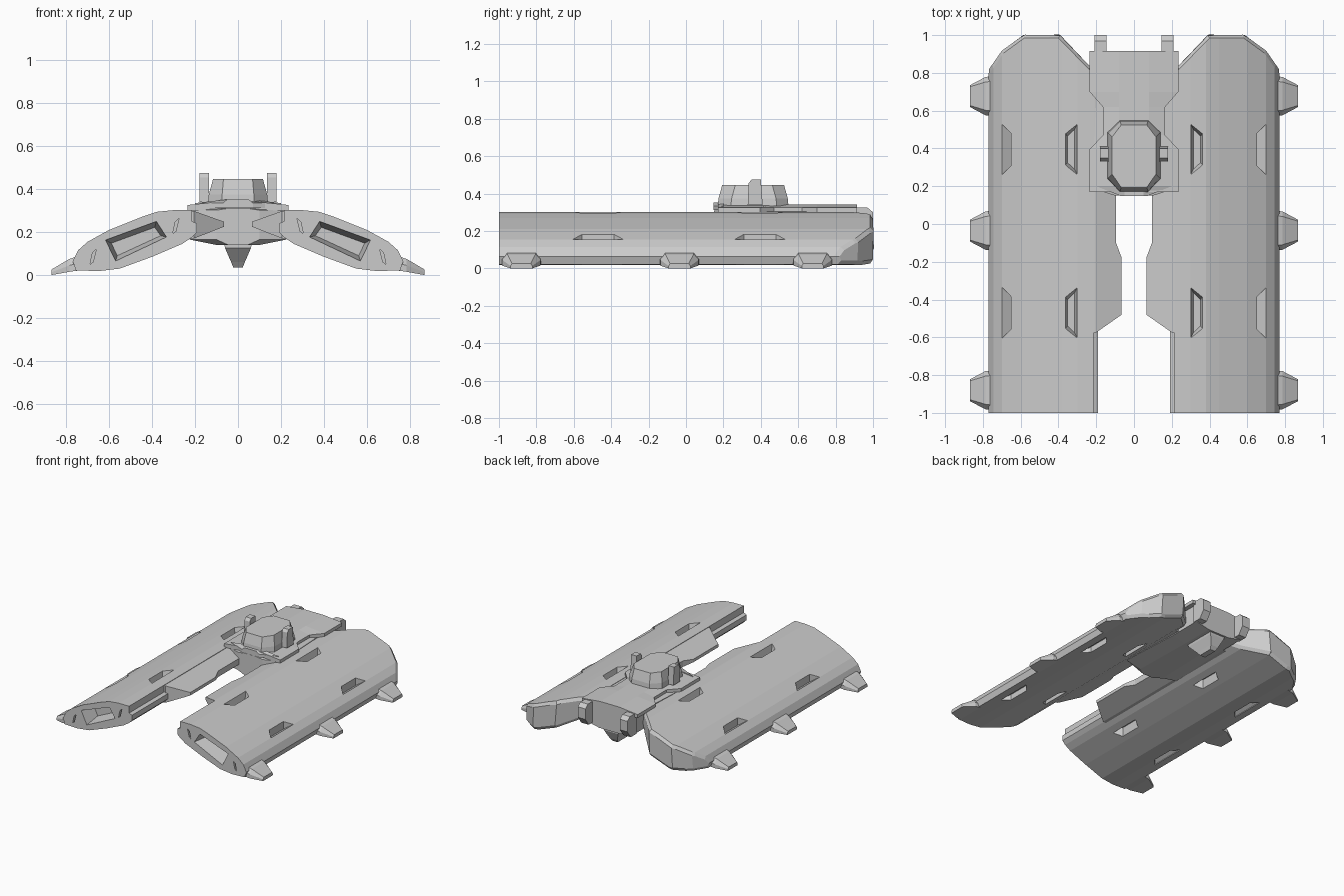
import bpy
import bmesh
from mathutils import Vector

cube = bpy.data.objects.get("Cube")
if cube:
    bpy.data.objects.remove(cube)

grey = bpy.data.materials.new("hull_grey")
grey.use_nodes = True
grey.diffuse_color = (0.6, 0.6, 0.6, 1)
grey.node_tree.nodes["Principled BSDF"].inputs["Base Color"].default_value = (0.6, 0.6, 0.6, 1)


def add_loft(bm, rings):
    """Skin a closed solid through rings holding the same number of points."""
    loops = [[bm.verts.new(p) for p in ring] for ring in rings]
    n = len(loops[0])
    for a, b in zip(loops, loops[1:]):
        for i in range(n):
            j = (i + 1) % n
            bm.faces.new((a[i], a[j], b[j], b[i]))
    bm.faces.new(loops[0][::-1])
    bm.faces.new(loops[-1])


def finish(name, bm, mirror=False):
    bmesh.ops.recalc_face_normals(bm, faces=bm.faces)
    mesh = bpy.data.meshes.new(name)
    bm.to_mesh(mesh)
    bm.free()
    mesh.materials.append(grey)
    ob = bpy.data.objects.new(name, mesh)
    bpy.context.collection.objects.link(ob)
    if mirror:
        ob.modifiers.new("mirror", "MIRROR").use_clip = False
    return ob


def loft(name, rings, mirror=False):
    bm = bmesh.new()
    add_loft(bm, rings)
    return finish(name, bm, mirror)


def at_y(section, y):
    return [(x, y, z) for x, z in section]


def at_z(outline, z):
    return [(x, y, z) for x, y in outline]


def symmetric(half):
    """Complete a half section from its +x points."""
    return half + [(-x, z) for x, z in reversed(half)]


# Long side hull: extruded section
section = [(0.215, 0.302), (0.30, 0.302), (0.38, 0.294), (0.45, 0.27), (0.60, 0.21),
           (0.70, 0.155), (0.745, 0.115), (0.77, 0.065), (0.755, 0.022), (0.65, 0.018),
           (0.55, 0.03), (0.40, 0.085), (0.26, 0.145), (0.215, 0.175), (0.19, 0.20),
           (0.19, 0.24), (0.215, 0.25)]
bm = bmesh.new()
add_loft(bm, [at_y(section, -1), at_y(section, 0.985)])
bmesh.ops.recalc_face_normals(bm, faces=bm.faces)

# Faceted stern corners, with a raised band around the stern
for (x0, y0), (x1, y1) in [((0.77, 0.79), (0.69, 0.905)), ((0.69, 0.905), (0.58, 0.985)),
                           ((0.40, 0.985), (0.23, 0.81))]:
    normal = Vector((y0 - y1, x1 - x0, 0)) * -1
    bmesh.ops.bisect_plane(bm, geom=bm.verts[:] + bm.edges[:] + bm.faces[:],
                           plane_co=(x0, y0, 0), plane_no=normal, clear_outer=True)
    bmesh.ops.holes_fill(bm, edges=[e for e in bm.edges if e.is_boundary], sides=0)
bmesh.ops.recalc_face_normals(bm, faces=bm.faces)
stern = [f for f in bm.faces if f.normal.y > 0.3]
bmesh.ops.inset_region(bm, faces=stern, thickness=0.022, depth=0.015, use_even_offset=True)
hull = finish("side_hulls", bm)

# Pockets cut into the hull
bm = bmesh.new()
mouth = [(0.333, 0.177), (0.38, 0.25), (0.617, 0.163), (0.57, 0.065)]
floor = [(0.36, 0.183), (0.388, 0.222), (0.59, 0.148), (0.562, 0.09)]
add_loft(bm, [at_y(mouth, -1.001), at_y(floor, -0.88)])
for x, z in [(0.29, 0.228), (0.675, 0.085)]:
    slit = [(x - 0.015, z + 0.035), (x + 0.002, z + 0.02), (x + 0.014, z - 0.035), (x, z - 0.025)]
    add_loft(bm, [at_y(slit, -1.001), at_y(slit, -0.97)])
for y in (-0.47, 0.395):
    def trapezoid(x0, x1, long, short):
        return [(x0, y - long), (x0, y + long), (x1, y + short), (x1, y - short)]
    # inner slots, above and below
    add_loft(bm, [at_z(trapezoid(0.30, 0.365, 0.135, 0.085), 0.305),
                  at_z(trapezoid(0.315, 0.352, 0.105, 0.07), 0.25)])
    add_loft(bm, [at_z(trapezoid(0.30, 0.365, 0.135, 0.085), 0.09),
                  at_z(trapezoid(0.315, 0.352, 0.105, 0.07), 0.16)])
    # outer notches with sloping floors, above and below
    notch = trapezoid(0.70, 0.65, 0.135, 0.085)
    ramp = [(x, yy, 0.155 if x > 0.68 else 0.125) for x, yy in notch]
    add_loft(bm, [at_z(notch, 0.22), ramp])
    ramp = [(x, yy, 0.025 if x > 0.68 else 0.06) for x, yy in notch]
    add_loft(bm, [at_z(notch, 0.0), ramp])
cutter = finish("pocket_cutter", bm)
cutter.hide_render = True
cut = hull.modifiers.new("pockets", "BOOLEAN")
cut.object = cutter
cut.solver = "EXACT"
bpy.context.view_layer.objects.active = hull
bpy.ops.object.modifier_apply(modifier=cut.name)
bpy.data.objects.remove(cutter)
hull.modifiers.new("mirror", "MIRROR")

# Outer fins
for label, y in [("front", -0.88), ("middle", -0.035), ("rear", 0.677)]:
    def fin_ring(x, top, bottom, wide, narrow):
        return [(x, y - narrow, top), (x, y + narrow, top),
                (x, y + wide, (top + bottom) / 2), (x, y + wide, bottom),
                (x, y - wide, bottom), (x, y - wide, (top + bottom) / 2)]
    loft(label + "_fins", [fin_ring(0.735, 0.09, 0.022, 0.105, 0.08),
                           fin_ring(0.785, 0.075, 0.015, 0.102, 0.075),
                           fin_ring(0.868, 0.026, 0.0, 0.058, 0.05)], True)

# Inner wings tapering from the hulls toward the centre
rings = []
for y, tip in [(-0.578, 0.205), (-0.48, 0.065), (-0.18, 0.065), (-0.10, 0.095), (0.72, 0.095)]:
    t = (0.205 - tip) / 0.14
    rings.append(at_y([(0.24, 0.30), (0.205, 0.298), (tip, 0.298 - 0.05 * t),
                       (tip, 0.17 + 0.055 * t), (0.205, 0.17), (0.24, 0.165)], y))
loft("inner_wings", rings, True)

# Central body and its waisted deck
rings = []
for y, w in [(0.15, 0.10), (0.19, 0.225), (0.66, 0.20), (0.915, 0.20)]:
    rings.append(at_y(symmetric([(w * 0.45, 0.14), (w, 0.165), (w, 0.302), (w * 0.45, 0.31)]), y))
loft("central_body", rings)

rings = []
for y, w in [(0.17, 0.235), (0.395, 0.235), (0.47, 0.165), (0.62, 0.165), (0.70, 0.235), (0.915, 0.235)]:
    rings.append(at_y(symmetric([(w, 0.30), (w, 0.326), (0.08, 0.342)]), y))
loft("deck", rings)
loft("deck_front_lip", [at_y(symmetric([(w, 0.312), (w, 0.335), (0.05, 0.352)]), y)
                        for y, w in [(0.148, 0.07), (0.20, 0.20)]])

# Turret with a flared eight-sided base
def octagon(inset):
    right = [(0.075 - inset * 0.3, 0.17 + inset), (0.14 - inset, 0.24 + inset),
             (0.14 - inset, 0.485 - inset), (0.075 - inset * 0.3, 0.548 - inset)]
    return symmetric(right)


loft("turret", [at_z(octagon(0), 0.335), at_z(octagon(0.004), 0.375), at_z(octagon(0.024), 0.447)])


# Parts cut from a side profile
def side_profile(name, points, x0, x1):
    loft(name, [[(x, y, z) for y, z in points] for x in (x0, x1)], True)


side_profile("turret_ears", [(0.33, 0.34), (0.335, 0.455), (0.35, 0.475), (0.40, 0.475), (0.41, 0.34)], 0.135, 0.18)
side_profile("stern_lugs", [(0.89, 0.325), (0.97, 0.325), (1.0, 0.30), (1.0, 0.22), (0.96, 0.165), (0.89, 0.165)],
             0.145, 0.208)

# Keel below the stern
rings = []
for z, w, front, back in [(0.145, 0.065, 0.66, 0.90), (0.125, 0.06, 0.66, 0.90),
                          (0.06, 0.032, 0.72, 0.87), (0.035, 0.022, 0.74, 0.85)]:
    rings.append(at_z([(-w, front), (w, front), (w, back), (-w, back)], z))
loft("keel", rings)
